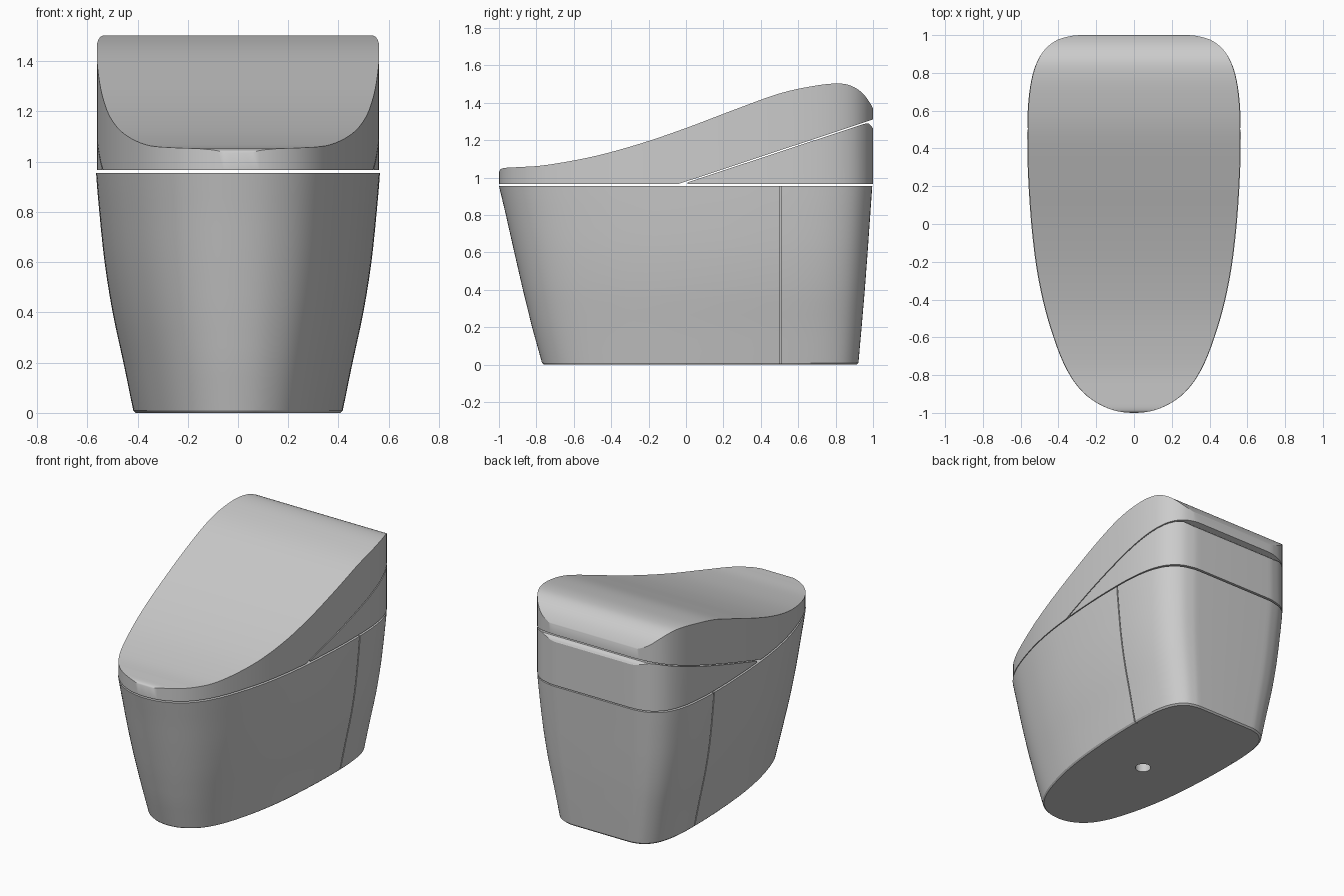
import bpy, bmesh
from mathutils import Vector

if "Cube" in bpy.data.objects:
    bpy.data.objects.remove(bpy.data.objects["Cube"])


def spline(pts, first, last, n=5):
    """Catmull-Rom samples through pts, with phantom end points."""
    p = [Vector(q) for q in [first, *pts, last]]
    out = []
    for i in range(1, len(p) - 2):
        a, b, c, d = p[i - 1:i + 3]
        for k in range(n):
            t = k / n
            out.append(0.5 * (2 * b + (c - a) * t + (2 * a - 5 * b + 4 * c - d) * t * t
                              + (3 * b - a - 3 * c + d) * t ** 3))
    return out + [p[-2]]


def lerp(table, v):
    """Linear lookup in a table of points sorted by the first coordinate."""
    for a, b in zip(table, table[1:]):
        if v <= b[0]:
            t = max(0, (v - a[0]) / max(b[0] - a[0], 1e-6))
            return a[1] + (b[1] - a[1]) * t
    return table[-1][1]


def finish(bm, name):
    bmesh.ops.remove_doubles(bm, verts=bm.verts, dist=1e-4)
    bmesh.ops.recalc_face_normals(bm, faces=bm.faces)
    mesh = bpy.data.meshes.new(name)
    bm.to_mesh(mesh)
    bm.free()
    ob = bpy.data.objects.new(name, mesh)
    bpy.context.collection.objects.link(ob)
    return ob


def smooth(ob):
    bpy.ops.object.select_all(action='DESELECT')
    ob.select_set(True)
    bpy.context.view_layer.objects.active = ob
    bpy.ops.object.shade_smooth_by_angle(angle=0.5)


def bridge(bm, rings):
    for a, b in zip(rings, rings[1:]):
        for i in range(len(a)):
            j = (i + 1) % len(a)
            bm.faces.new((a[i], a[j], b[j], b[i]))
    bm.faces.new(rings[0])
    bm.faces.new(rings[-1])


# half plan outline, back centre to front tip
HALF = [(0.28, 1.0), (0.34, 0.994), (0.42, 0.967), (0.49, 0.90), (0.535, 0.79),
        (0.558, 0.63), (0.562, 0.42), (0.555, 0.2), (0.537, -0.04), (0.507, -0.27),
        (0.455, -0.5), (0.37, -0.74), (0.27, -0.89), (0.14, -0.975), (0, -1.0)]
outline = spline(HALF, (0.22, 1.0), (-0.14, -0.975))
loop = outline + [Vector((-p.x, p.y)) for p in reversed(outline[:-1])]

# base levels: z, half width, front y, back y
LEVELS = [(0, 0.407, -0.76, 0.912), (0.01, 0.417, -0.77, 0.922), (0.2, 0.456, -0.823, 0.939),
          (0.4, 0.499, -0.872, 0.956), (0.6, 0.531, -0.918, 0.971),
          (0.8, 0.552, -0.963, 0.985), (0.956, 0.565, -1.0, 0.996)]
half_w = spline([(l[0], l[1]) for l in LEVELS[1:]], (-0.19, 0.375), (1.1, 0.573), 3)


def base_part(name, y0, y1, inset=0):
    """Loft the base and keep the slice between y0 and y1."""
    bm = bmesh.new()
    rings = []
    levels = [LEVELS[0]] + [
        (z, w, lerp([(l[0], l[2]) for l in LEVELS], z), lerp([(l[0], l[3]) for l in LEVELS], z))
        for z, w in half_w]
    for z, w, yf, yb in levels:
        rings.append([bm.verts.new((p.x / 0.562 * (w - inset),
                                    yf + (p.y + 1) / 2 * (yb - yf), z)) for p in loop])
    bridge(bm, rings)
    bmesh.ops.recalc_face_normals(bm, faces=bm.faces)
    for y, d in ((y0, -1), (y1, 1)):
        bmesh.ops.bisect_plane(bm, geom=bm.verts[:] + bm.edges[:] + bm.faces[:],
                               plane_co=(0, y, 0), plane_no=(0, d, 0), clear_outer=True)
        bmesh.ops.holes_fill(bm, edges=bm.edges[:])
    return finish(bm, name)


def slab(name, stations, top, bottom):
    """Solid with the plan outline between two side-view curves."""
    bm = bmesh.new()
    rings = []
    for p in stations:
        lo, hi = lerp(bottom, p.y), lerp(top, p.y)
        x = max(p.x, 0.0003)
        rings.append([bm.verts.new(c) for c in ((-x, p.y, lo), (x, p.y, lo),
                                                (x, p.y, hi), (-x, p.y, hi))])
    bridge(bm, rings)
    return finish(bm, name)


# base: bowl body, rear cover, and the recessed seam between them
bowl = base_part("bowl_base", -2, 0.5)
cover = base_part("rear_cover", 0.508, 2)
seam = base_part("seam_core", 0.5, 0.508, inset=0.012)

# bowl cavity and drain hole
bpy.ops.mesh.primitive_uv_sphere_add(segments=48, ring_count=24, radius=1, location=(0, -0.3, 0.96))
cavity = bpy.context.object
cavity.scale = (0.36, 0.5, 0.6)
bpy.ops.mesh.primitive_cylinder_add(vertices=32, radius=0.05, depth=0.9, location=(0, 0.09, 0.3))
drain = bpy.context.object
for cutter in (cavity, drain):
    cutter.hide_render = True
    mod = bowl.modifiers.new("cut", 'BOOLEAN')
    mod.operation = 'DIFFERENCE'
    mod.solver = 'EXACT'
    mod.object = cutter
    bpy.context.view_layer.objects.active = bowl
    bpy.ops.object.modifier_apply(modifier=mod.name)
    bpy.data.objects.remove(cutter)

# lid: swooping top, underside kinked up toward the back
lid_top = spline([(-1, 1.03), (-0.98, 1.05), (-0.9, 1.056), (-0.75, 1.067), (-0.5, 1.112),
                  (-0.25, 1.18), (0, 1.265), (0.25, 1.36), (0.5, 1.45), (0.7, 1.493),
                  (0.82, 1.503), (0.89, 1.488), (0.95, 1.445), (1.0, 1.37)],
                 (-1.01, 1.0), (1.02, 1.3))
lid = slab("lid", outline, lid_top, [(-1, 0.966), (-0.04, 0.966), (1.0, 1.311)])

# wedge-shaped rear housing under the lid
wedge = slab("rear_housing", [p for p in outline if p.y > -0.03],
             [(0, 0.972), (0.955, 1.288), (0.975, 1.29), (0.99, 1.278), (1.0, 1.262)],
             [(-1, 0.966), (1, 0.966)])

for ob in (bowl, cover, seam, lid, wedge):
    smooth(ob)
